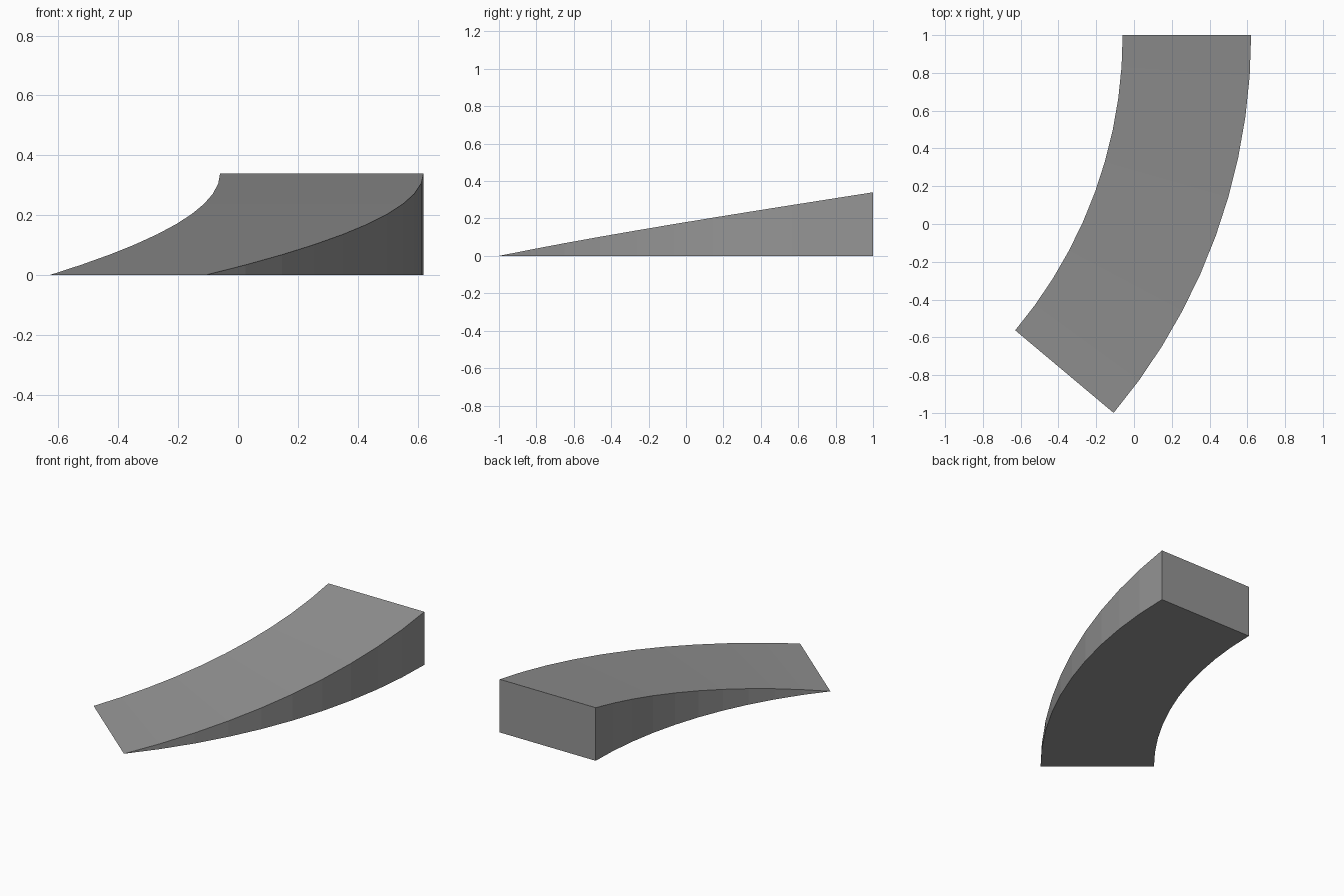
import bpy, bmesh
from math import sin, cos, radians

cube = bpy.data.objects.get("Cube")
if cube:
    bpy.data.objects.remove(cube, do_unlink=True)

# Plan of the curved ramp
SEGMENTS = 10
SWEEP = radians(40)
OUTER = 2 / sin(SWEEP)
INNER = OUTER - 0.68
CENTRE_X = 0.62 - OUTER
HEIGHT = 0.34

grey = bpy.data.materials.new("plain_grey")
grey.use_nodes = True
colour = (0.3, 0.3, 0.3, 1)
grey.diffuse_color = colour
grey.node_tree.nodes["Principled BSDF"].inputs["Base Color"].default_value = colour

bm = bmesh.new()


def section(i):
    """Upright cross-section whose height falls evenly along the bend."""
    t = i / SEGMENTS
    c, s = cos(SWEEP * t), sin(SWEEP * t)
    top = HEIGHT * (1 - t)
    corners = [(INNER, 0), (OUTER, 0), (OUTER, top), (INNER, top)]
    return [bm.verts.new((CENTRE_X + r * c, 1 - r * s, z)) for r, z in corners]


# Sweep the sections into a wedge, closing the tall end
rings = [section(i) for i in range(SEGMENTS + 1)]
for a, b in zip(rings, rings[1:]):
    for k in range(4):
        n = (k + 1) % 4
        bm.faces.new((a[k], a[n], b[n], b[k]))
bm.faces.new(rings[0])

# The low end tapers to a sharp edge
bmesh.ops.remove_doubles(bm, verts=bm.verts, dist=0.0001)
bmesh.ops.recalc_face_normals(bm, faces=bm.faces)

mesh = bpy.data.meshes.new("curved_ramp")
bm.to_mesh(mesh)
bm.free()
mesh.materials.append(grey)
ramp = bpy.data.objects.new("curved_ramp", mesh)
bpy.context.collection.objects.link(ramp)
